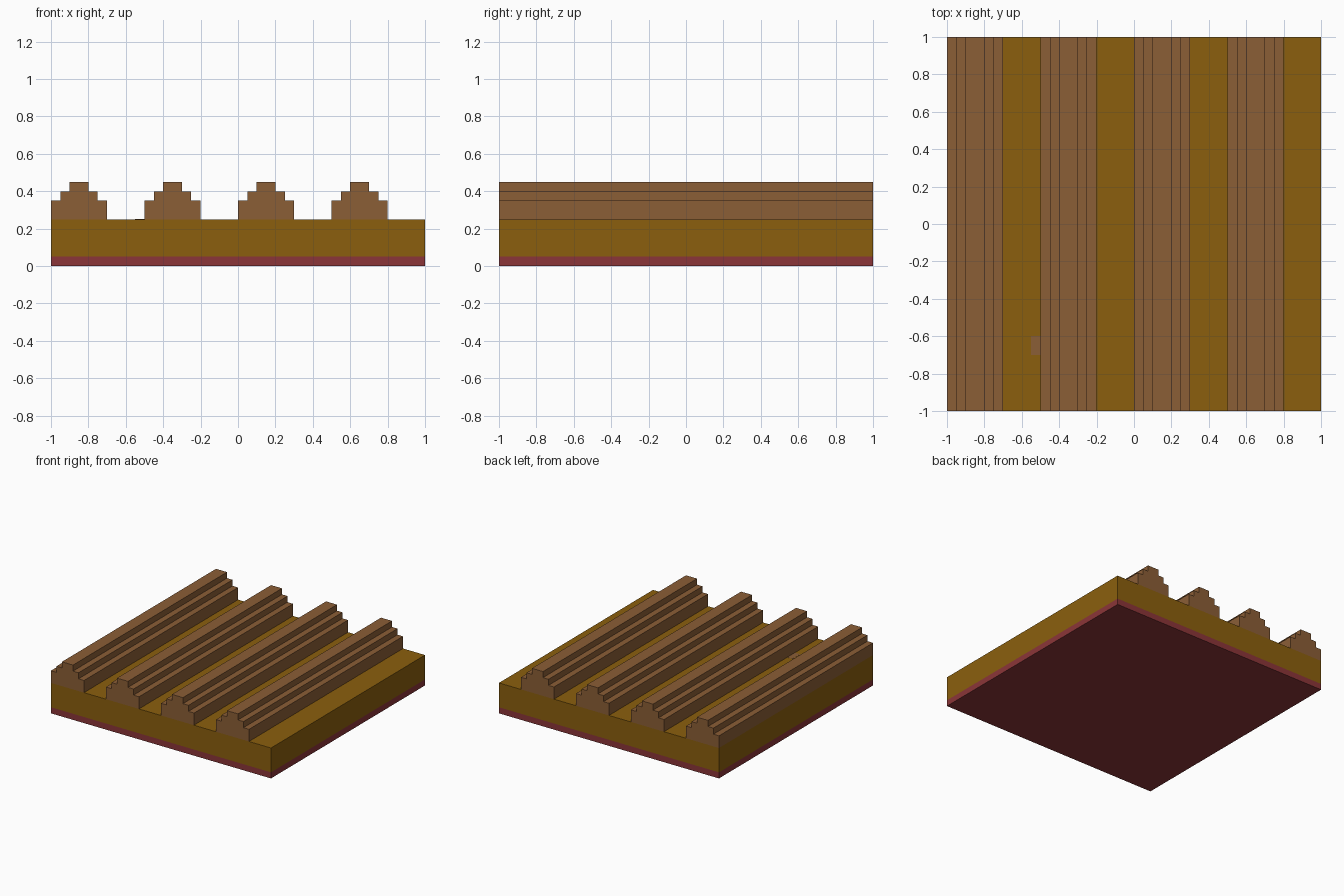
import bpy, bmesh

if "Cube" in bpy.data.objects:
    bpy.data.objects.remove(bpy.data.objects["Cube"])


def linear(hex_code):
    out = []
    for i in (0, 2, 4):
        c = int(hex_code[i:i + 2], 16) / 255
        out.append(c / 12.92 if c <= 0.04045 else ((c + 0.055) / 1.055) ** 2.4)
    return (*out, 1.0)


def material(name, hex_code):
    m = bpy.data.materials.new(name)
    m.diffuse_color = linear(hex_code)
    m.use_nodes = True
    m.node_tree.nodes["Principled BSDF"].inputs["Base Color"].default_value = m.diffuse_color
    return m


def extrude_profile(name, points, y0, y1, mat):
    """Sweep an x-z outline along y into a closed solid."""
    bm = bmesh.new()
    face = bm.faces.new([bm.verts.new((x, y0, z)) for x, z in points])
    geom = bmesh.ops.extrude_face_region(bm, geom=[face])["geom"]
    moved = [g for g in geom if isinstance(g, bmesh.types.BMVert)]
    bmesh.ops.translate(bm, verts=moved, vec=(0, y1 - y0, 0))
    bmesh.ops.recalc_face_normals(bm, faces=bm.faces)
    mesh = bpy.data.meshes.new(name)
    bm.to_mesh(mesh)
    bm.free()
    mesh.materials.append(mat)
    obj = bpy.data.objects.new(name, mesh)
    bpy.context.collection.objects.link(obj)
    return obj


def box(name, x0, x1, y0, y1, z0, z1, mat):
    return extrude_profile(name, [(x0, z0), (x1, z0), (x1, z1), (x0, z1)], y0, y1, mat)


red = material("dark red", "8B3538")
ochre = material("ochre soil", "8B5F0D")
brown = material("ridge brown", "8B5E36")

# Base slab and soil bed
box("base_slab", -1, 1, -1, 1, 0, 0.05, red)
box("soil_bed", -1, 1, -1, 1, 0.05, 0.25, ochre)

# Four stepped ridges running front to back
half = [(0.15, 0.25), (0.15, 0.35), (0.10, 0.35), (0.10, 0.40), (0.05, 0.40), (0.05, 0.45)]
outline = half + [(-x, z) for x, z in reversed(half)]
for i in range(4):
    cx = -0.85 + 0.5 * i
    extrude_profile(f"ridge_{i + 1}", [(cx + x, z) for x, z in outline], -1, 1, brown)

# Small flat brown patch beside the second ridge
box("soil_patch", -0.55, -0.50, -0.70, -0.60, 0.249, 0.251, brown)
